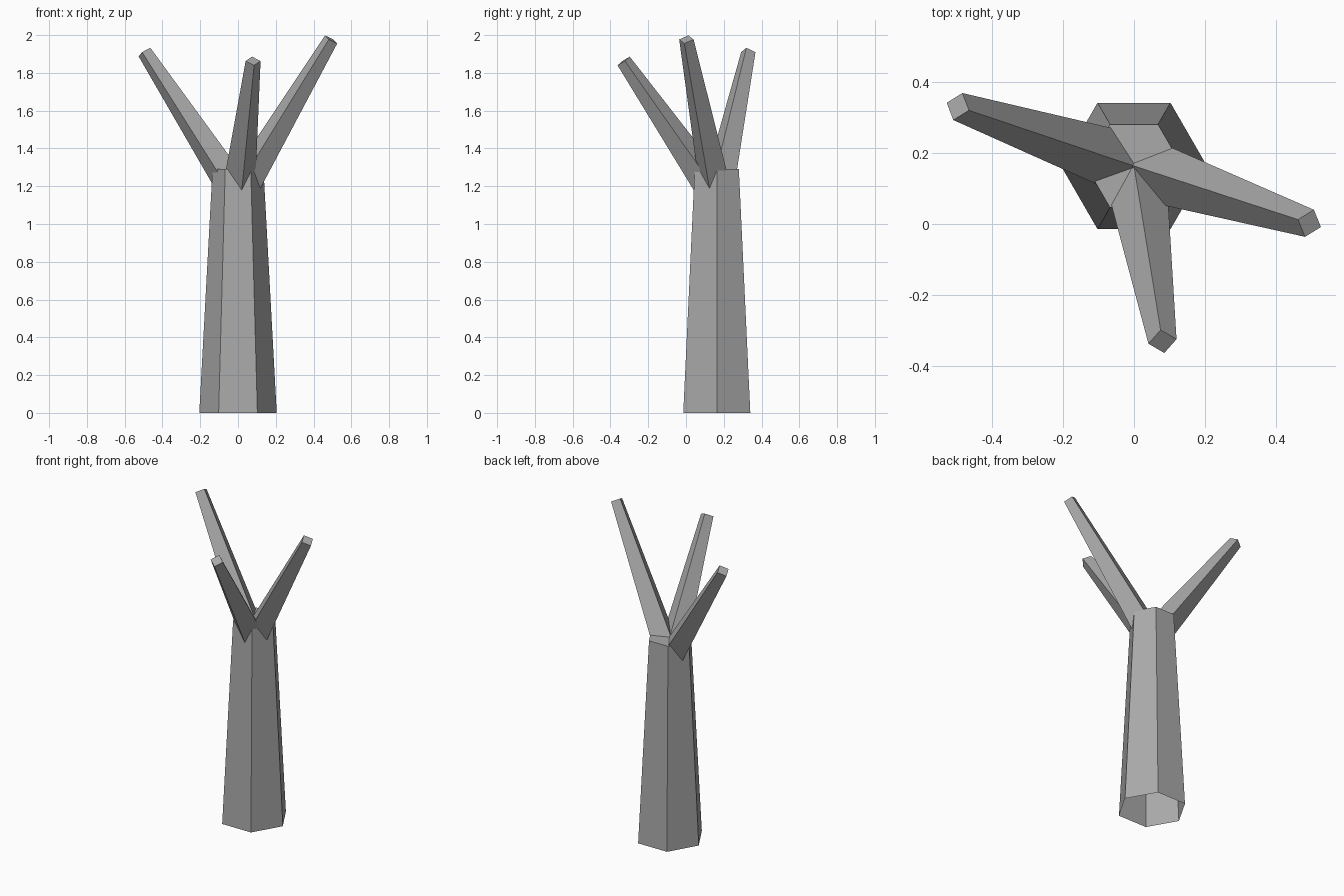
import bpy, bmesh, math
from mathutils import Vector

if "Cube" in bpy.data.objects:
    bpy.data.objects.remove(bpy.data.objects["Cube"])

grey = bpy.data.materials.new("bark_grey")
grey.diffuse_color = (0.4, 0.4, 0.4, 1)
grey.use_nodes = True
grey.node_tree.nodes["Principled BSDF"].inputs["Base Color"].default_value = grey.diffuse_color


def tapered_prism(name, sides, start, end, r_start, r_end, side, up, cap_start):
    """Prism between two centres; cross-section spanned by the side and up vectors."""
    bm = bmesh.new()
    rings = []
    for centre, r in ((start, r_start), (end, r_end)):
        angles = [2 * math.pi * i / sides for i in range(sides)]
        rings.append([bm.verts.new(centre + r * (math.cos(a) * side + math.sin(a) * up))
                      for a in angles])
    low, high = rings
    for i in range(sides):
        j = (i + 1) % sides
        bm.faces.new((low[i], low[j], high[j], high[i]))
    bm.faces.new(high)
    if cap_start:
        bm.faces.new(low[::-1])
    mesh = bpy.data.meshes.new(name)
    bm.to_mesh(mesh)
    bm.free()
    mesh.materials.append(grey)
    obj = bpy.data.objects.new(name, mesh)
    bpy.context.collection.objects.link(obj)
    return obj


# Hexagonal trunk, open at the foot
CY = 0.163
tapered_prism("trunk", 6, Vector((0, CY, 0)), Vector((0, CY, 1.29)), 0.205, 0.135,
              Vector((1, 0, 0)), Vector((0, 1, 0)), False)

# Three square branches, each with one edge on top, growing from the trunk core
core = Vector((0, CY, 1.15))
tips = {
    "right_branch": Vector((0.493, 0.002, 1.977)),
    "left_branch": Vector((-0.495, 0.33, 1.91)),
    "front_branch": Vector((0.08, -0.33, 1.863)),
}
for name, tip in tips.items():
    axis = (tip - core).normalized()
    side = axis.cross(Vector((0, 0, 1))).normalized()
    up = side.cross(axis)
    # side x up points back down the axis, so the side vector is flipped
    tapered_prism(name, 4, core, tip, 0.09, 0.04, -side, up, True)
